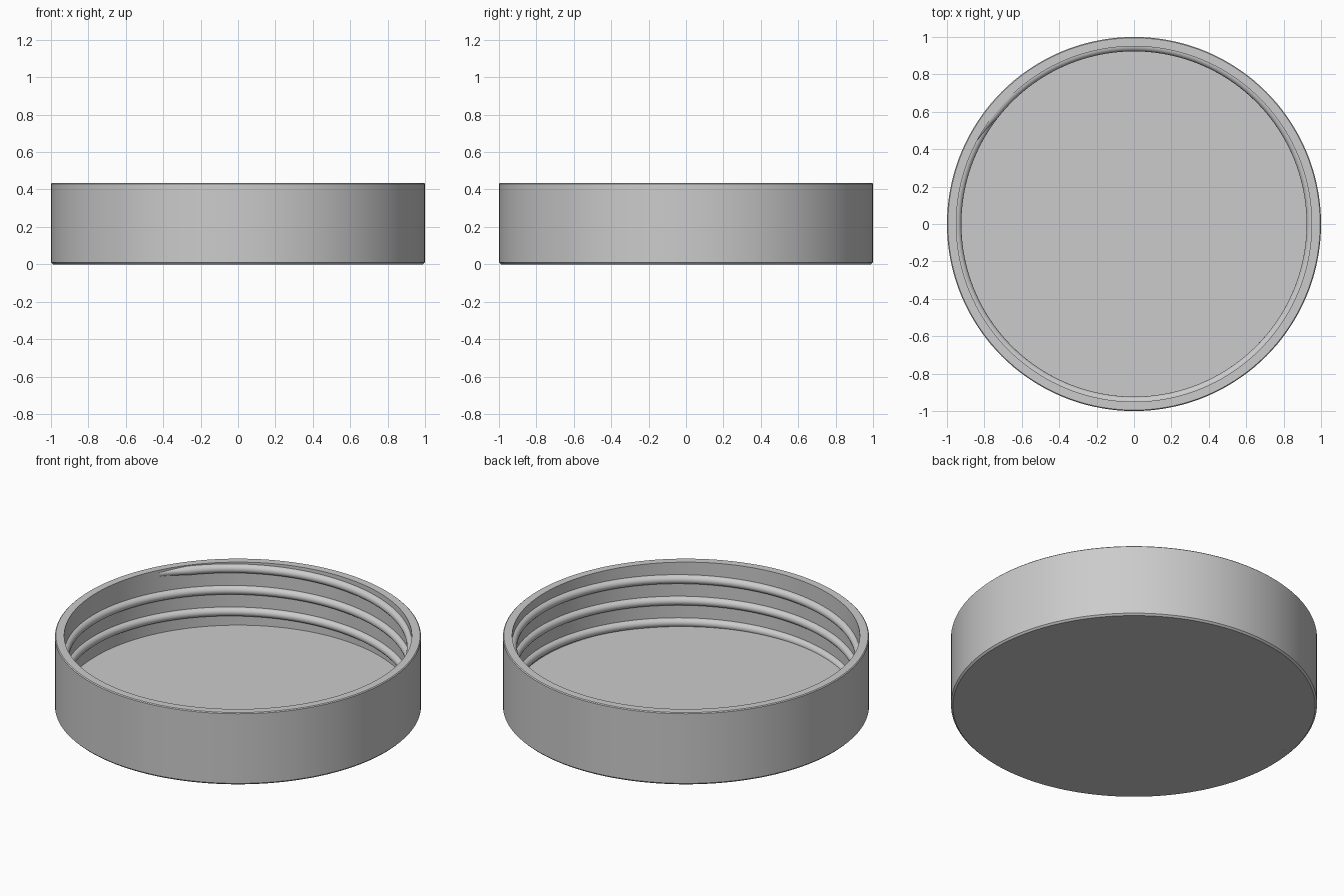
import bpy
import bmesh
from math import cos, sin, tau, radians

cube = bpy.data.objects.get("Cube")
if cube:
    bpy.data.objects.remove(cube, do_unlink=True)

HEIGHT = 0.435
FLOOR = 0.055
WALL = 0.95      # inner wall radius
CREST = 0.923    # thread crest radius
PITCH = 0.13
SEGMENTS = 144

grey = bpy.data.materials.new("light_grey")
grey.use_nodes = True
colour = (0.6, 0.6, 0.6, 1)
grey.diffuse_color = colour
grey.node_tree.nodes["Principled BSDF"].inputs["Base Color"].default_value = colour


def sweep(name, sections, closed_path, closed_profile):
    """Join a row of (angle, [(radius, z), ...]) sections into a surface."""
    bm = bmesh.new()
    rings = [[bm.verts.new((r * cos(a), r * sin(a), z)) for r, z in profile]
             for a, profile in sections]
    pairs = list(zip(rings, rings[1:]))
    if closed_path:
        pairs.append((rings[-1], rings[0]))
    for one, two in pairs:
        n = len(one)
        for i in range(n if closed_profile else n - 1):
            j = (i + 1) % n
            bm.faces.new((one[i], two[i], two[j], one[j]))
    if not closed_path:
        bm.faces.new(rings[0])
        bm.faces.new(rings[-1])
    bmesh.ops.remove_doubles(bm, verts=bm.verts, dist=1e-5)
    bmesh.ops.recalc_face_normals(bm, faces=bm.faces)
    mesh = bpy.data.meshes.new(name)
    bm.to_mesh(mesh)
    bm.free()
    mesh.materials.append(grey)
    obj = bpy.data.objects.new(name, mesh)
    bpy.context.collection.objects.link(obj)
    bpy.ops.object.select_all(action='DESELECT')
    obj.select_set(True)
    bpy.context.view_layer.objects.active = obj
    bpy.ops.object.shade_smooth_by_angle(angle=radians(30))
    return obj


# Lid body: floor and wall with small eased edges
c = 0.01
body = [(0, 0), (1 - c, 0), (1, c), (1, HEIGHT - c / 2), (1 - c / 2, HEIGHT),
        (WALL, HEIGHT), (WALL, FLOOR), (0, FLOOR)]
sweep("lid_body", [(tau * i / SEGMENTS, body) for i in range(SEGMENTS)], True, False)

# Inner screw thread: rounded ridge descending from the rim into the floor
start, taper = radians(152), radians(10)
turns = 2.95
steps = int(turns * SEGMENTS)
sections = []
for i in range(steps + 1):
    drop = tau * turns * i / steps
    z = 0.408 - PITCH * drop / tau
    size = max(0.05, min(1, drop / taper))
    half, depth = 0.026 * (0.4 + 0.6 * size), (WALL - CREST) * size
    arc = [(WALL - depth * sin(tau * k / 16), z + half * cos(tau * k / 16))
           for k in range(9)]
    root = [(WALL + 0.01, z - half), (WALL + 0.01, z + half)]
    sections.append((start - drop, arc + root))
sweep("screw_thread", sections, False, True)
